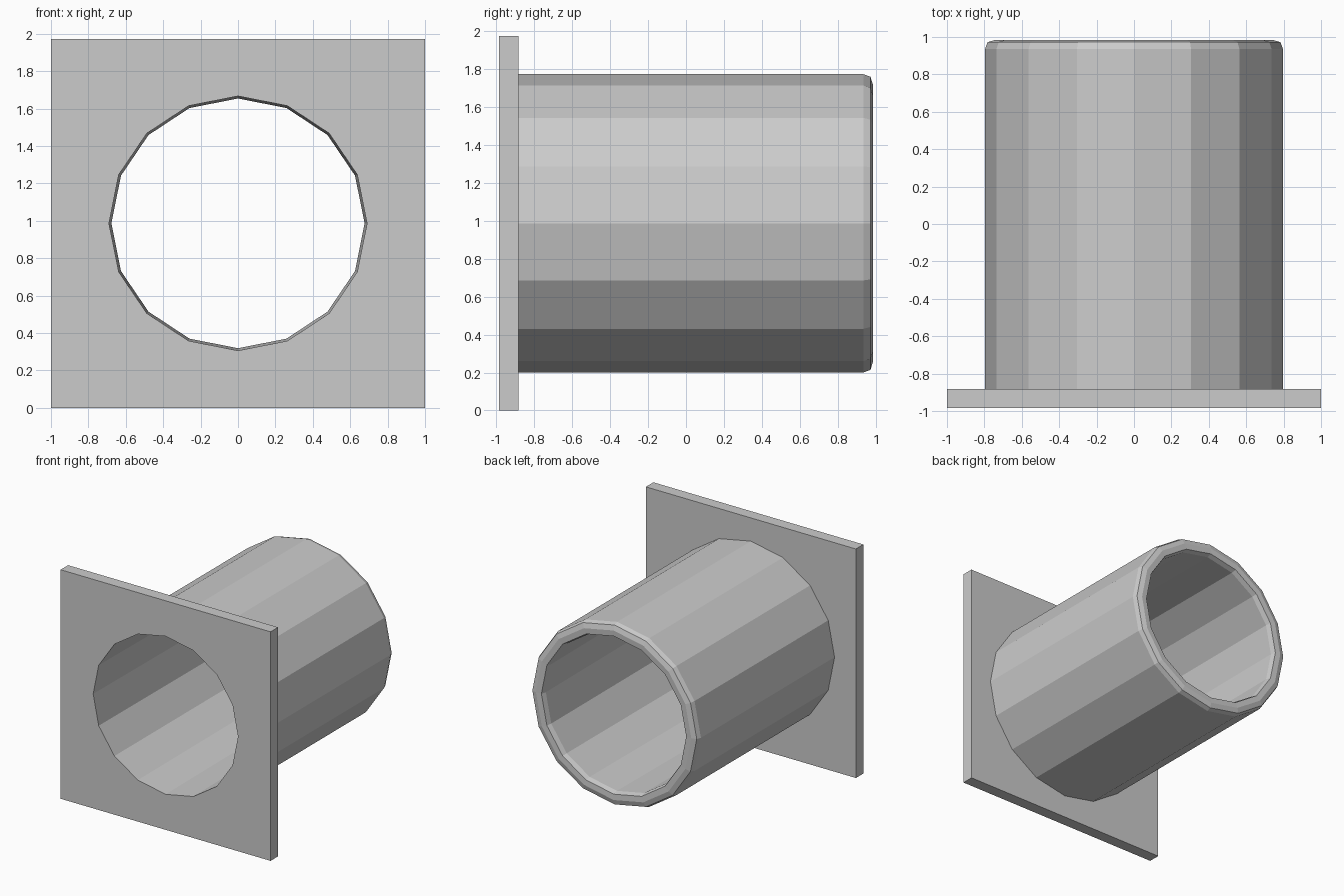
import bpy, bmesh, math

if "Cube" in bpy.data.objects:
    bpy.data.objects.remove(bpy.data.objects["Cube"])

SIDES = 16
CENTRE_Z = 0.986
Z_SCALE = 0.986


def ring(bm, y, radius, square=False):
    """One 16-point loop across the pipe axis, round or stretched to a square."""
    verts = []
    for i in range(SIDES):
        a = 2 * math.pi * i / SIDES
        c, s = math.cos(a), math.sin(a)
        r = radius / max(abs(c), abs(s)) if square else radius
        verts.append(bm.verts.new((r * c, y, CENTRE_Z + r * s * Z_SCALE)))
    return verts


# Closed cross-section: (y, radius, square?)
profile = [
    # square mounting plate
    (-0.985, 0.69, False),
    (-0.985, 1.0, True),
    (-0.883, 1.0, True),
    # outer wall and rounded lip
    (-0.883, 0.797, False),
    (0.935, 0.797, False),
    (0.972, 0.783, False),
    (0.985, 0.74, False),
    # rim and slightly tapered bore
    (0.982, 0.69, False),
    (0.94, 0.677, False),
]

bm = bmesh.new()
rings = [ring(bm, *p) for p in profile]
for k, a in enumerate(rings):
    b = rings[(k + 1) % len(rings)]
    for i in range(SIDES):
        j = (i + 1) % SIDES
        bm.faces.new((a[i], a[j], b[j], b[i]))
bmesh.ops.recalc_face_normals(bm, faces=bm.faces[:])

mesh = bpy.data.meshes.new("flanged_pipe")
bm.to_mesh(mesh)
bm.free()
bpy.context.collection.objects.link(bpy.data.objects.new("flanged_pipe", mesh))
